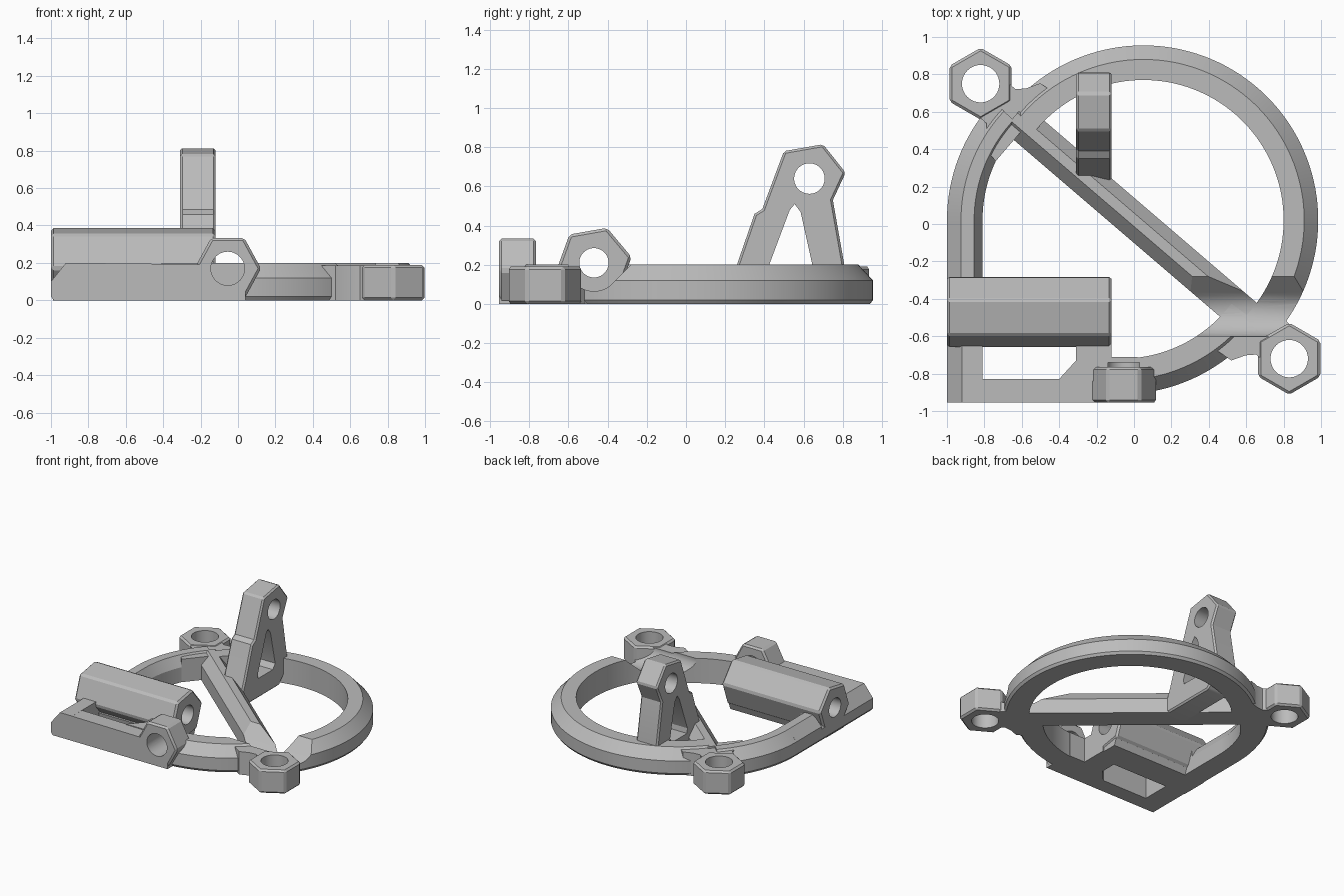
import bpy, bmesh
from math import cos, sin, pi, radians
from mathutils import Vector, Matrix

cube = bpy.data.objects.get("Cube")
if cube:
    bpy.data.objects.remove(cube, do_unlink=True)

grey = bpy.data.materials.new("plain grey")
grey.use_nodes = True
colour = (0.5, 0.5, 0.5, 1)
grey.diffuse_color = colour
grey.node_tree.nodes["Principled BSDF"].inputs["Base Color"].default_value = colour

TOP = 0.2
parts = []


def finish(name, bm, cutter=False):
    bmesh.ops.recalc_face_normals(bm, faces=bm.faces)
    me = bpy.data.meshes.new(name)
    bm.to_mesh(me)
    bm.free()
    me.materials.append(grey)
    ob = bpy.data.objects.new(name, me)
    bpy.context.collection.objects.link(ob)
    if cutter:
        ob.hide_render = True
        ob.hide_set(True)
        ob.display_type = 'WIRE'
    else:
        parts.append(ob)
    return ob


def prism(name, pts, axis, a, b, cutter=False, bevel=0, turn=None):
    """Extrude a 2D outline along an axis from a to b."""
    place = {'x': lambda u, v, t: (t, u, v), 'y': lambda u, v, t: (u, t, v),
             'z': lambda u, v, t: (u, v, t)}[axis]
    bm = bmesh.new()
    lo = [bm.verts.new(place(u, v, a)) for u, v in pts]
    hi = [bm.verts.new(place(u, v, b)) for u, v in pts]
    bm.faces.new(lo)
    bm.faces.new(hi)
    for i in range(len(pts)):
        j = (i + 1) % len(pts)
        bm.faces.new((lo[i], lo[j], hi[j], hi[i]))
    if turn:
        bm.transform(turn)
    ob = finish(name, bm, cutter)
    if bevel:
        m = ob.modifiers.new("Bevel", 'BEVEL')
        m.width, m.segments = bevel, 1
        m.limit_method, m.angle_limit = 'ANGLE', radians(40)
    return ob


def ngon(cx, cy, r, n, start=0):
    return [(cx + r * cos(radians(start) + 2 * pi * i / n),
             cy + r * sin(radians(start) + 2 * pi * i / n)) for i in range(n)]


def arc(name, cx, cy, profile, a0, a1, steps):
    """Sweep a (radius, height) profile round part of a circle."""
    bm = bmesh.new()
    rows = []
    for i in range(steps + 1):
        t = radians(a0 + (a1 - a0) * i / steps)
        rows.append([bm.verts.new((cx + r * cos(t), cy + r * sin(t), z)) for r, z in profile])
    n = len(profile)
    for p, q in zip(rows, rows[1:]):
        for k in range(n):
            bm.faces.new((p[k], p[(k + 1) % n], q[(k + 1) % n], q[k]))
    bm.faces.new(rows[0])
    bm.faces.new(rows[-1])
    return finish(name, bm)


def cut(cutter, *targets):
    for ob in targets:
        m = ob.modifiers.new("Cut", 'BOOLEAN')
        m.operation, m.solver, m.object = 'DIFFERENCE', 'EXACT', cutter


def section(ri, ro, inner=0):
    pts = [(ri, 0), (ro - 0.015, 0), (ro, 0.02), (ro, 0.12), (ro - 0.075, TOP)]
    return pts + ([(ri + inner, TOP), (ri, 0.12)] if inner else [(ri, TOP)])


# Two offset half rings
ring_back = arc("ring_back", 0.05, 0.02, section(0.75, 0.935), -44, 142, 72)
ring_left = arc("ring_left", -0.07, 0.02, section(0.74, 0.93, 0.045), 137, 181, 18)
ring_front = arc("ring_front", -0.07, 0.02, section(0.74, 0.93), 264, 323, 24)

# Diagonal bar and flared necks, in a frame along the diagonal
diagonal = Matrix.Rotation(radians(-40.6), 4, 'Z') @ Matrix.Translation((0, 0.015, 0))
bar = prism("diagonal_bar", [(-0.092, 0), (0.092, 0), (0.092, 0.12), (0.03, TOP),
                             (-0.025, TOP), (-0.092, 0.12)], 'x', -0.86, 0.82, turn=diagonal)
flare = [(0.78, 0.24), (0.87, 0.23), (0.91, 0.16), (0.95, 0.12), (0.99, 0.12)]
necks = []
for side, s in (("left", -1), ("right", 1)):
    outline = [(s * u, v) for u, v in flare] + [(s * u, -v) for u, v in reversed(flare)]
    necks.append(prism(side + "_neck", outline, 'z', 0, 0.185, turn=diagonal))

# Vertical hexagonal sockets at both ends of the diagonal
for side, x, y in (("left", -0.82, 0.75), ("right", 0.83, -0.72)):
    boss = prism(side + "_hex_socket", ngon(x, y, 0.192, 6, 30), 'z', 0, 0.19, bevel=0.014)
    cut(prism(side + "_socket_bore", ngon(x, y, 0.1, 40), 'z', -0.1, 0.4, True), boss)

# Corner frame on the front left
left_rail = prism("left_rail", [(-0.81, 0), (-0.985, 0), (-1, 0.02), (-1, 0.1), (-0.92, TOP),
                                (-0.81, TOP)], 'y', -0.955, -0.3)
upper_rail = prism("left_rail_upper", [(-0.81, 0), (-0.985, 0), (-1, 0.02), (-1, 0.12),
                                       (-0.925, TOP), (-0.855, TOP), (-0.81, 0.12)],
                   'y', -0.3, 0.02)
front_rail = prism("front_rail", [(-0.88, 0), (0.04, 0), (0.04, 0.19), (-0.88, TOP)],
                   'y', -0.955, -0.83)
web = prism("front_web", [(-0.41, -0.84), (-0.31, -0.73), (-0.31, -0.5), (-0.12, -0.5),
                          (-0.12, -0.71), (0.02, -0.71), (0.02, -0.84)], 'z', 0, TOP)

# Lying hexagonal barrel with its foot
barrel = prism("barrel", ngon(-0.47, 0.205, 0.195, 6, 10), 'x', -1, -0.12, bevel=0.014)
foot = prism("barrel_foot", [(-0.6, 0), (-0.38, 0), (-0.34, 0.1), (-0.62, 0.1)],
             'x', -0.99, -0.13)

# Front hexagonal boss
front_boss = prism("front_boss", [(-0.055 + 1.05 * (u + 0.055), v) for u, v in
                                  ngon(-0.055, 0.17, 0.178 * 1.05 * 0.95, 6)] and
                   [(-0.055 + u, 0.17 + v * 1.06) for u, v in ngon(0, 0, 0.178, 6)],
                   'y', -0.955, -0.765, bevel=0.014)

# Upright A-shaped bracket and the rib below it
upright = prism("upright_bracket", [(0.18, 0), (0.26, TOP), (0.35, 0.46), (0.39, 0.485),
                                    (0.5, 0.78), (0.7, 0.815), (0.815, 0.67), (0.75, 0.53),
                                    (0.81, 0.19), (0.81, 0.12), (0.7, 0)],
                'x', -0.31, -0.12, bevel=0.012)
gap = prism("bracket_gap", [(0.43, 0.16), (0.615, 0.16), (0.645, TOP), (0.585, 0.47),
                            (0.555, 0.51), (0.53, 0.48), (0.425, TOP)], 'x', -0.5, 0, True)
cut(gap, upright)
cut(prism("bracket_bore", ngon(0.63, 0.64, 0.078, 40), 'x', -0.5, 0, True), upright)

# Shared bores and the clearance channel in line with the barrel
cut(prism("barrel_bore", ngon(-0.47, 0.21, 0.075, 40), 'x', -1.2, 0.1, True),
    barrel, left_rail, web)
cut(prism("front_bore", ngon(-0.055, 0.17, 0.09, 40), 'y', -1.1, -0.74, True),
    front_boss, front_rail, web, ring_front)
groove = [(-0.47 + 0.135 * cos(radians(a)), 0.2 + 0.135 * sin(radians(a)))
          for a in range(190, 321, 10)]
channel = prism("channel", [(-0.575, 0.3), (-0.6, TOP)] + groove + [(-0.275, 0.205), (-0.275, 0.3)],
                'x', 0.2, 1.2, True)
cut(channel, ring_back, ring_front, bar, necks[1])

# Bake the modifiers, then smooth only the round surfaces
graph = bpy.context.evaluated_depsgraph_get()
baked = [(ob, bpy.data.meshes.new_from_object(ob.evaluated_get(graph))) for ob in parts]
for ob, me in baked:
    ob.modifiers.clear()
    ob.data = me
    me.shade_smooth()
    me.set_sharp_from_angle(angle=radians(25))
